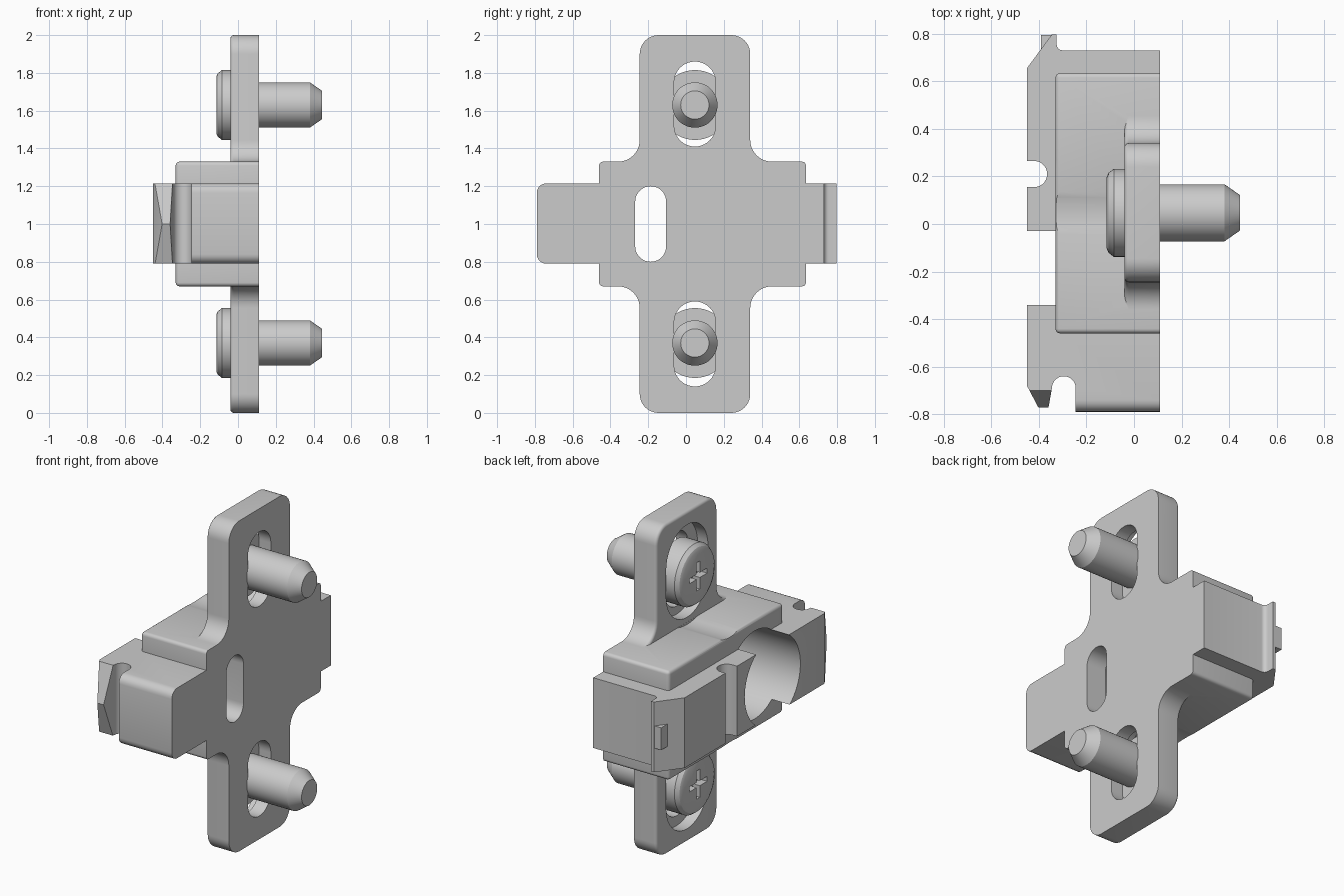
import bpy, bmesh
from math import sin, cos, pi, radians
from mathutils import Matrix

if "Cube" in bpy.data.objects:
    bpy.data.objects.remove(bpy.data.objects["Cube"])


def arc(cu, cv, r, a0, a1, n=10):
    return [(cu + r * cos(radians(a0 + (a1 - a0) * i / n)),
             cv + r * sin(radians(a0 + (a1 - a0) * i / n))) for i in range(n + 1)]


def prism(name, pts, axis, lo, hi, bevel=None, width=0.0, segs=5):
    """Extrude a closed profile along x (points are y,z) or z (points are x,y)."""
    put = (lambda p, t: (t, p[0], p[1])) if axis == 'x' else (lambda p, t: (p[0], p[1], t))
    bm = bmesh.new()
    a = [bm.verts.new(put(p, lo)) for p in pts]
    b = [bm.verts.new(put(p, hi)) for p in pts]
    bm.faces.new(a)
    bm.faces.new(b[::-1])
    for i in range(len(pts)):
        j = (i + 1) % len(pts)
        bm.faces.new((a[i], b[i], b[j], a[j]))
    bmesh.ops.recalc_face_normals(bm, faces=bm.faces)
    if bevel:
        edges = [e for e in bm.edges if bevel(e.verts[0].co, e.verts[1].co)]
        bmesh.ops.bevel(bm, geom=edges, offset=width, segments=segs, profile=0.5,
                        affect='EDGES', clamp_overlap=True)
    return finish(name, bm)


def finish(name, bm):
    me = bpy.data.meshes.new(name)
    bm.to_mesh(me)
    bm.free()
    ob = bpy.data.objects.new(name, me)
    bpy.context.collection.objects.link(ob)
    return ob


def box(name, x0, x1, y0, y1, z0, z1, **kw):
    return prism(name, [(y0, z0), (y1, z0), (y1, z1), (y0, z1)], 'x', x0, x1, **kw)


def boolean(ob, tool, op='DIFFERENCE'):
    m = ob.modifiers.new('bool', 'BOOLEAN')
    m.operation, m.object, m.solver = op, tool, 'EXACT'
    bpy.context.view_layer.objects.active = ob
    bpy.ops.object.modifier_apply(modifier=m.name)
    bpy.data.objects.remove(tool)


def slot(name, y, r, z0, z1, x0, x1):
    return prism(name, arc(y, z1 - r, r, 0, 180, 20) + arc(y, z0 + r, r, 180, 360, 20), 'x', x0, x1)


def disc(name, y, z, r, x0, x1):
    return prism(name, arc(y, z, r, 0, 360, 64)[:-1], 'x', x0, x1)


def smooth(ob):
    bpy.ops.object.select_all(action='DESELECT')
    ob.select_set(True)
    bpy.context.view_layer.objects.active = ob
    bpy.ops.object.shade_smooth_by_angle(angle=radians(28))


SY = 0.047                      # screw centre line
SCREWS = (1.63, 0.37)

# wide central block with softened edges, scooped beside the screw heads
plate = box('mounting_plate', -0.33, 0.11, -0.46, 0.635, 0.67, 1.33,
            bevel=lambda a, b: min(a.x, b.x) < 0.1, width=0.02, segs=4)
for z in SCREWS:
    boolean(plate, disc('scoop', SY, z, 0.313, -0.5, -0.041))

# long bar with hooked ends and a rounded grip notch
profile = ([(0.11, -0.79), (0.11, 0.73)] + arc(-0.3, 0.755, 0.025, 270, 180, 5)
           + [(-0.325, 0.797), (-0.345, 0.797), (-0.45, 0.655)]
           + [(-0.45, 0.265)] + arc(-0.42, 0.21, 0.055, 90, -90, 14) + [(-0.45, 0.155)]
           + [(-0.45, -0.68), (-0.4, -0.775), (-0.36, -0.775)]
           + arc(-0.295, -0.69, 0.05, 180, 0, 14) + [(-0.245, -0.79)])
bar = prism('bar', profile, 'z', 0.79, 1.215,
            bevel=lambda a, b: a.y < -0.785 and b.y < -0.785 and abs(a.z - b.z) < 1e-4,
            width=0.05)
boolean(bar, prism('tip_wedge', [(-0.772, 1), (-0.68, 1.272), (-0.9, 1.272),
                                 (-0.9, 0.728), (-0.68, 0.728)], 'x', -0.5, -0.3))
boolean(bar, box('catch', -0.39, -0.335, 0.7, 0.795, 0.935, 1.07), 'UNION')
boolean(plate, bar, 'UNION')

# upright wings flowing into the block
upper = (arc(0.455, 1.445, 0.115, 270, 180) + arc(0.24, 1.9, 0.1, 0, 90)
         + arc(-0.145, 1.9, 0.1, 90, 180) + arc(-0.36, 1.445, 0.115, 0, -90))
wings = prism('wings', upper + [(y, 2 - z) for y, z in reversed(upper)], 'x', -0.04, 0.11,
              bevel=lambda a, b: a.x < 0 and b.x < 0, width=0.045)
boolean(plate, wings, 'UNION')

# centre counterbore and slot, then stepped screw slots
boolean(plate, disc('bore', -0.185, 1, 0.266, -0.6, -0.02))
boolean(plate, slot('centre_slot', -0.187, 0.082, 0.8, 1.2, -0.3, 0.3))
for z in SCREWS:
    lo, hi = (1.41, 1.86) if z > 1 else (0.14, 0.59)
    boolean(plate, slot('recess', SY, 0.2, lo - 0.05, hi + 0.06 if z > 1 else hi + 0.05, -0.12, 0.03)
            if z > 1 else slot('recess', SY, 0.2, lo - 0.06, hi + 0.05, -0.12, 0.03))
    boolean(plate, slot('screw_slot', SY, 0.11, lo, hi, -0.3, 0.3))
smooth(plate)


# turned screws with a cross drive in the head
def screw(name, z):
    prof = [(-0.115, 0), (-0.115, 0.15), (-0.107, 0.168), (-0.085, 0.185), (0.03, 0.185),
            (0.03, 0.12), (0.38, 0.12), (0.445, 0.075), (0.445, 0)]
    bm = bmesh.new()
    vs = [bm.verts.new((x, r, 0)) for x, r in prof]
    es = [bm.edges.new(p) for p in zip(vs, vs[1:])]
    bmesh.ops.spin(bm, geom=vs + es, cent=(0, 0, 0), axis=(1, 0, 0), angle=2 * pi,
                   steps=48, use_merge=True)
    bmesh.ops.remove_doubles(bm, verts=bm.verts, dist=1e-4)
    bmesh.ops.recalc_face_normals(bm, faces=bm.faces)
    bmesh.ops.transform(bm, matrix=Matrix.Translation((0, SY, z)), verts=bm.verts)
    ob = finish(name, bm)
    w, l = 0.015, 0.085
    cross = []
    for sy, sz in ((1, 1), (-1, 1), (-1, -1), (1, -1)):
        q = [(l, w), (w, w), (w, l)]
        q = q if sy * sz > 0 else q[::-1]
        cross += [(SY + sy * a, z + sz * b) for a, b in q]
    boolean(ob, prism('cross', cross, 'x', -0.2, -0.065))
    smooth(ob)


screw('upper_screw', SCREWS[0])
screw('lower_screw', SCREWS[1])
